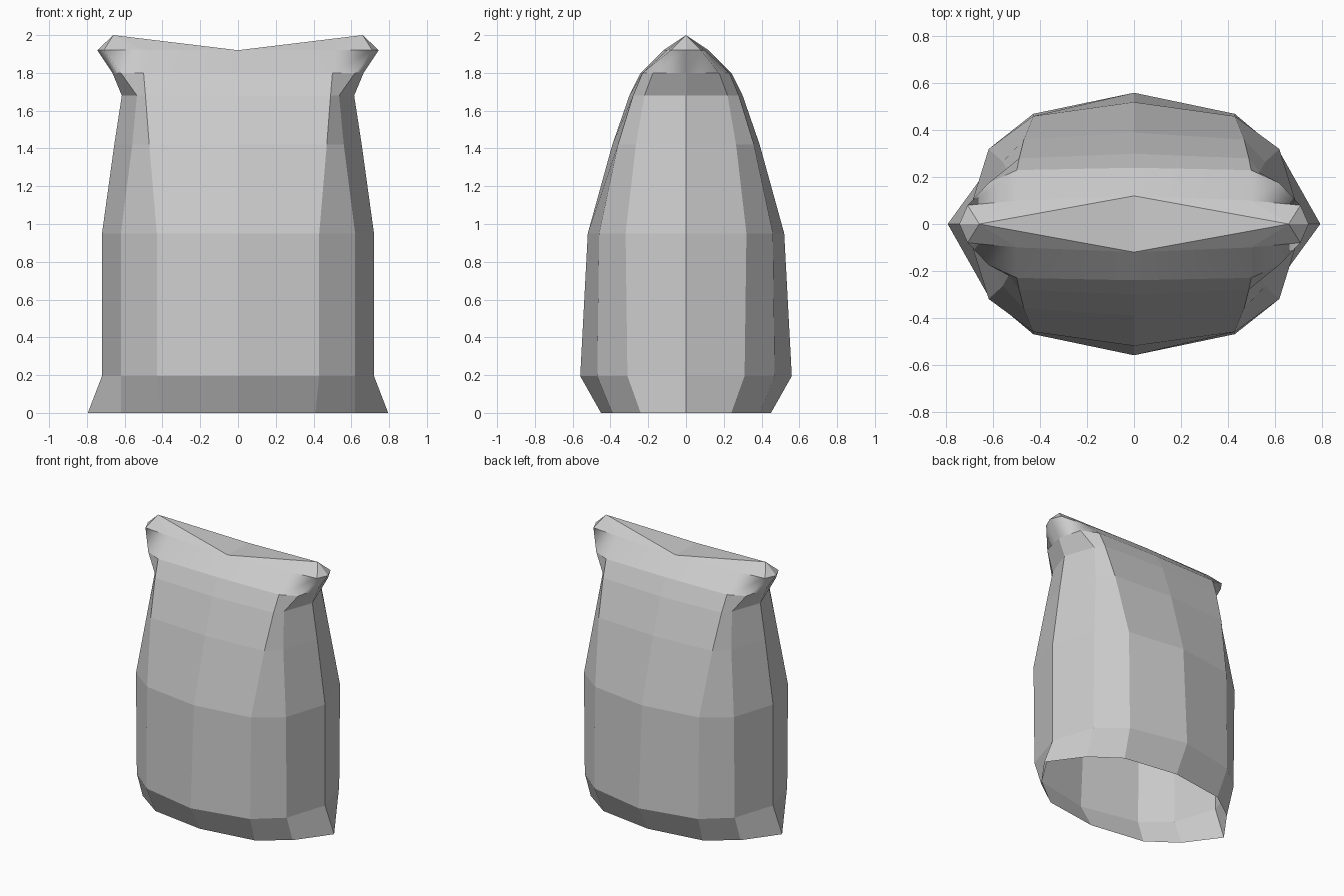
import bpy, bmesh

cube = bpy.data.objects.get("Cube")
if cube:
    bpy.data.objects.remove(cube, do_unlink=True)

mat = bpy.data.materials.new("pale grey cloth")
mat.use_nodes = True
colour = (0.6, 0.6, 0.6, 1)
mat.diffuse_color = colour
mat.node_tree.nodes["Principled BSDF"].inputs["Base Color"].default_value = colour

# Quarter outlines: height, side x, side corner, front corner, front y
rings = [
    (0.00, 0.795, (0.62, 0.24), (0.41, 0.39), 0.45),
    (0.195, 0.72, (0.62, 0.31), (0.43, 0.47), 0.56),
    (0.95, 0.72, (0.62, 0.32), (0.43, 0.46), 0.52),
    (1.42, 0.655, (0.56, 0.265), (0.47, 0.36), 0.39),
    (1.68, 0.615, (0.535, 0.22), (0.49, 0.28), 0.30),
    (1.80, 0.665, (0.62, 0.175), (0.50, 0.23), 0.24),
    (1.92, 0.745, (0.71, 0.08), (0.50, 0.10), 0.12),
]


def outline(z, side, corner, front, depth):
    """Mirror a quarter outline into a closed twelve-point ring."""
    quarter = [(side, 0), corner, front, (0, depth)]
    half = quarter + [(-x, y) for x, y in quarter[-2::-1]]
    return [(x, y, z) for x, y in half + [(x, -y) for x, y in half[-2:0:-1]]]


bm = bmesh.new()
loops = [[bm.verts.new(p) for p in outline(*r)] for r in rings]
count = len(loops[0])

# Sack walls, with the flared collar softly shaded
for low, high in zip(loops, loops[1:]):
    for i in range(count):
        j = (i + 1) % count
        face = bm.faces.new((low[i], low[j], high[j], high[i]))
        face.smooth = high is loops[-1]

# Closed mouth: two raised corners with a shallow valley between them
rim = loops[-1]
back, front = rim[3], rim[9]
for sx, start in ((1, 9), (-1, 3)):
    peak = bm.verts.new((sx * 0.66, 0, 2.0))
    for k in range(6):
        bm.faces.new((rim[(start + k) % count], rim[(start + k + 1) % count], peak))
    bm.faces.new((front, peak, back) if sx > 0 else (back, peak, front))

# Crisp edges around the collar and at its narrow ends
for e in bm.edges:
    soft = all(f.smooth for f in e.link_faces) and e.calc_face_angle(0) < 0.7
    e.smooth = soft

mesh = bpy.data.meshes.new("sack")
bm.to_mesh(mesh)
bm.free()
mesh.materials.append(mat)
sack = bpy.data.objects.new("sack", mesh)
bpy.context.collection.objects.link(sack)
